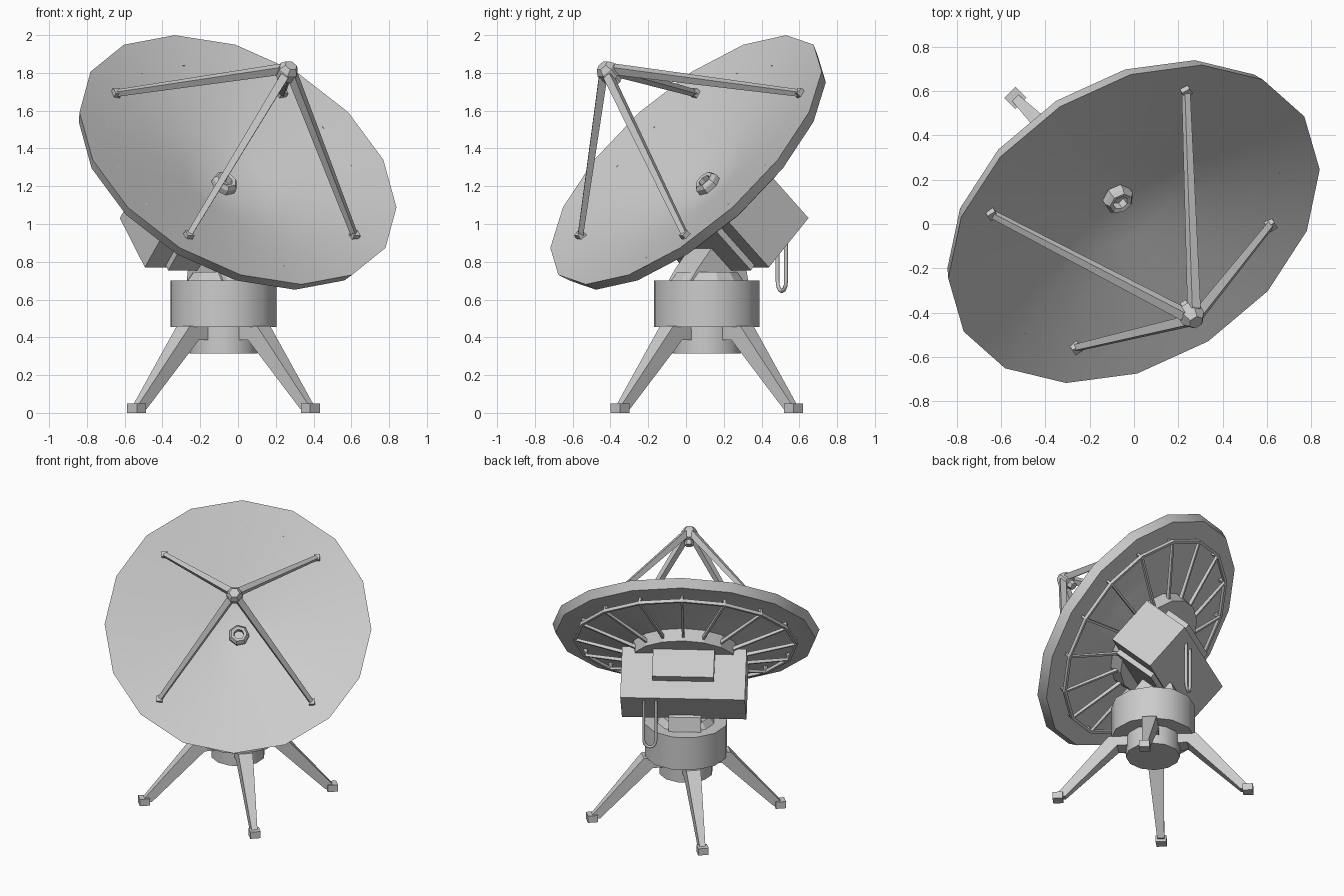
import bpy, bmesh, math
from mathutils import Matrix, Vector

if "Cube" in bpy.data.objects:
    bpy.data.objects.remove(bpy.data.objects["Cube"])

grey = bpy.data.materials.new("light_grey_metal")
grey.diffuse_color = (0.6, 0.6, 0.6, 1)
grey.use_nodes = True
grey.node_tree.nodes["Principled BSDF"].inputs["Base Color"].default_value = grey.diffuse_color

# Tilted dish frame: local x across, y up the dish, z along the pointing axis
V = Vector((0.845, 0.534, 0)).normalized()
N = Vector((0.387, -0.613, 0.689)).normalized()
U = N.cross(V).normalized()
V = U.cross(N)
DISH = Matrix.Translation((0, 0, 1.34)) @ Matrix((V, U, N)).transposed().to_4x4()
# Upright base frame, and the same frame turned to the dish heading
BASE = Matrix.Translation((-0.077, 0.11, 0))
YAW = BASE @ Matrix.Rotation(math.atan2(N.y, N.x), 4, 'Z')


def finish(name, bm, frame, smooth=0):
    bmesh.ops.remove_doubles(bm, verts=bm.verts, dist=1e-5)
    bmesh.ops.recalc_face_normals(bm, faces=bm.faces)
    me = bpy.data.meshes.new(name)
    bm.to_mesh(me)
    bm.free()
    me.transform(frame)
    me.materials.append(grey)
    ob = bpy.data.objects.new(name, me)
    bpy.context.collection.objects.link(ob)
    if smooth:
        bpy.ops.object.select_all(action='DESELECT')
        bpy.context.view_layer.objects.active = ob
        ob.select_set(True)
        bpy.ops.object.shade_smooth_by_angle(angle=math.radians(smooth))
    return ob


def lathe(name, profile, sides, frame, start=0.0, smooth=0):
    """Revolve (radius, z) points around local z."""
    bm = bmesh.new()
    rings = []
    for r, z in profile:
        if r == 0:
            rings.append([bm.verts.new((0, 0, z))] * sides)
        else:
            rings.append([bm.verts.new((r * math.cos(start + k * math.tau / sides),
                                        r * math.sin(start + k * math.tau / sides), z))
                          for k in range(sides)])
    for a, b in zip(rings, rings[1:]):
        for k in range(sides):
            j = (k + 1) % sides
            quad = list(dict.fromkeys((a[k], a[j], b[j], b[k])))
            if len(quad) > 2:
                bm.faces.new(quad)
    return finish(name, bm, frame, smooth)


def box(name, lo, hi, frame):
    bm = bmesh.new()
    bmesh.ops.create_cube(bm, size=1)
    for v in bm.verts:
        v.co = [(a + b) / 2 + c * (b - a) for a, b, c in zip(lo, hi, v.co)]
    return finish(name, bm, frame)


def blade(name, profile, width, frame):
    """Extrude an (x, z) profile sideways; width is a function of x."""
    bm = bmesh.new()
    sides = [[bm.verts.new((x, s * width(x) / 2, z)) for x, z in profile] for s in (-1, 1)]
    bm.faces.new(sides[0])
    bm.faces.new(sides[1][::-1])
    for i in range(len(profile)):
        j = (i + 1) % len(profile)
        bm.faces.new((sides[0][i], sides[1][i], sides[1][j], sides[0][j]))
    return finish(name, bm, frame)


def beam(name, a, b, wa, wb, frame):
    """Four-sided tapered strut from a to b."""
    a, b = Vector(a), Vector(b)
    turn = (b - a).to_track_quat('Z', 'Y').to_matrix().to_4x4()
    prof = [(0, 0), (wa, 0), (wb, (b - a).length), (0, (b - a).length)]
    return lathe(name, prof, 4, frame @ Matrix.Translation(a) @ turn, math.pi / 4)


def shell(r):
    return -0.215 * (1 - (r / 0.91) ** 1.1)


# Shallow dish shell with a deeper rim
front = [(r, shell(r)) for r in (0, 0.25, 0.5, 0.72, 0.91)]
back = [(r, shell(r) - 0.02) for r in (0.72, 0.5, 0.25, 0)]
lathe("dish", front + [(0.887, -0.065)] + back, 16, DISH, math.pi / 2, 30)

# Back hoop, ribs with short posts, and central drum
lathe("back_hoop", [(0.765, -0.095), (0.765, -0.118), (0.745, -0.118), (0.745, -0.095),
                    (0.765, -0.095)], 16, DISH, math.pi / 2)
for k in range(16):
    turn = DISH @ Matrix.Rotation(k * math.tau / 16, 4, 'Z')
    blade("rib", [(0.32, -0.205), (0.76, -0.098), (0.76, -0.117), (0.32, -0.232)],
          lambda x: 0.016, turn)
    blade("rib_post", [(0.73, -0.045), (0.755, -0.045), (0.76, -0.115), (0.74, -0.115)],
          lambda x: 0.016, turn)
lathe("back_drum", [(0, -0.235), (0.37, -0.158), (0.36, -0.245), (0, -0.245)], 16, DISH,
      math.pi / 2)

# Hollow collar in the middle of the dish
lathe("dish_collar", [(0, -0.23), (0.07, -0.23), (0.07, -0.17), (0.055, -0.15),
                      (0.035, -0.155), (0.035, -0.195), (0, -0.195)], 7, DISH)

# Receiver on four struts
for sx in (-1, 1):
    for sy in (-1, 1):
        beam("receiver_strut", (sx * 0.52, sy * 0.52, -0.035), (sx * 0.025, sy * 0.025, 0.67),
             0.02, 0.031, DISH)
        box("strut_foot", (sx * 0.52 - 0.02, sy * 0.52 - 0.02, -0.055),
            (sx * 0.52 + 0.02, sy * 0.52 + 0.02, -0.015), DISH)
lathe("receiver", [(0, 0.595), (0.03, 0.595), (0.03, 0.63), (0.056, 0.64), (0.056, 0.695),
                   (0.035, 0.725), (0, 0.725)], 6, DISH)

# Equipment housing behind the dish
box("housing", (-0.425, -0.24, -0.574), (0.425, 0.12, -0.2), DISH)
box("housing_keel", (-0.3, -0.275, -0.56), (0.3, -0.2, -0.22), DISH)
box("housing_lid", (-0.21, 0.08, -0.445), (0.21, 0.20, -0.2), DISH)

# Hanging cable loop
top = DISH @ Vector((0.225, 0.075, -0.56))
curve = bpy.data.curves.new("cable_loop", 'CURVE')
curve.dimensions = '3D'
curve.bevel_depth = 0.011
curve.bevel_resolution = 1
path = [(-0.042, top.z), (-0.042, 0.715)]
path += [(-0.042 * math.cos(t * math.pi / 6), 0.695 - 0.05 * math.sin(t * math.pi / 6))
         for t in range(7)]
path += [(0.042, 0.715), (0.042, top.z)]
spline = curve.splines.new('POLY')
spline.points.add(len(path) - 1)
for p, (a, z) in zip(spline.points, path):
    p.co = (top.x + V.x * a, top.y + V.y * a, z, 1)
curve.materials.append(grey)
bpy.context.collection.objects.link(bpy.data.objects.new("cable_loop", curve))

# Yoke, turntable and twelve-sided base
blade("yoke", [(-0.19, 0.70), (0.17, 0.70), (0.13, 0.76), (0.0, 0.92), (-0.17, 0.80)],
      lambda x: 0.22, YAW)
E = math.pi / 12
lathe("turntable", [(0, 0.69), (0.205, 0.69), (0.165, 0.745), (0, 0.745)], 12, YAW, E)
lathe("base_drum", [(0, 0.455), (0.287, 0.455), (0.287, 0.70), (0, 0.70)], 12, YAW, E, 35)
lathe("lower_drum", [(0, 0.315), (0.185, 0.315), (0.185, 0.46), (0, 0.46)], 12, YAW, E, 35)

# Four splayed legs with feet
leg = [(0.10, 0.46), (0.30, 0.46), (0.65, 0.05), (0.65, 0.02), (0.60, 0.02), (0.24, 0.385),
       (0.10, 0.385)]
for k in range(4):
    turn = BASE @ Matrix.Rotation(math.pi / 4 + k * math.pi / 2, 4, 'Z')
    blade("leg", leg, lambda x: 0.11 - 0.07 * max(0, x - 0.24) / 0.41, turn)
    box("foot", (0.615, -0.036, 0), (0.685, 0.036, 0.05), turn)
